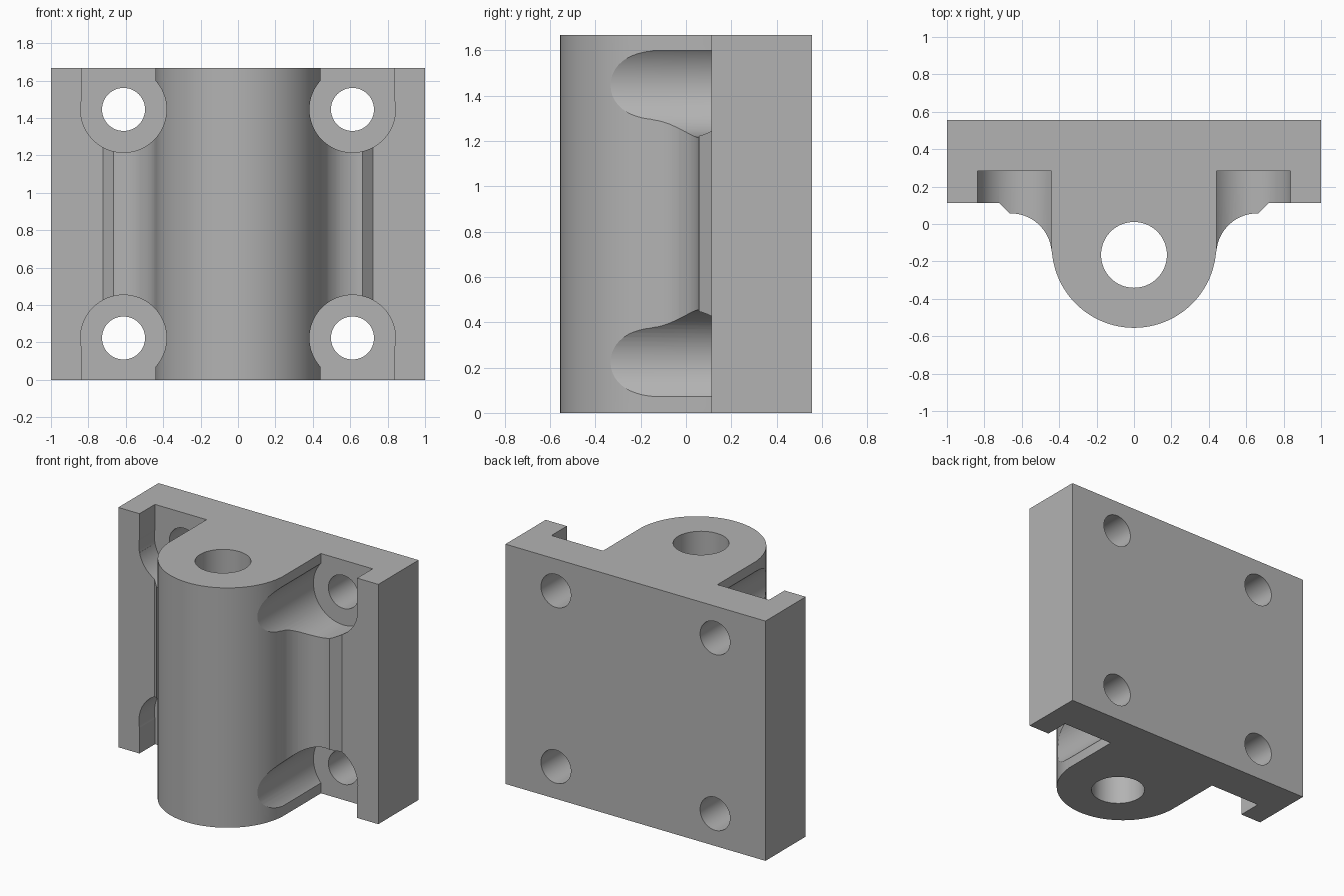
import bpy, bmesh
from math import radians, cos, sin
from mathutils import Vector, Matrix

cube = bpy.data.objects.get("Cube")
if cube:
    bpy.data.objects.remove(cube, do_unlink=True)

HEIGHT = 1.667
BACK = 0.555
PLATE_FRONT = 0.113
BARREL_Y, BARREL_R = -0.115, 0.44
BORE_Y, BORE_R = -0.165, 0.176
BOLT_X, BOLT_R, SINK_R = 0.612, 0.115, 0.23
SINK_FLOOR = 0.283
BOLT_Z = (0.224, 1.446)

gray = bpy.data.materials.new("plain gray")
gray.use_nodes = True
color = (0.45, 0.45, 0.45, 1)
gray.diffuse_color = color
gray.node_tree.nodes["Principled BSDF"].inputs["Base Color"].default_value = color


def to_object(name, bm):
    bmesh.ops.recalc_face_normals(bm, faces=bm.faces)
    mesh = bpy.data.meshes.new(name)
    bm.to_mesh(mesh)
    bm.free()
    mesh.materials.append(gray)
    obj = bpy.data.objects.new(name, mesh)
    bpy.context.collection.objects.link(obj)
    return obj


def arc(cx, cy, r, start, end, steps):
    angles = [radians(start + (end - start) * i / steps) for i in range(steps + 1)]
    return [(cx + r * cos(a), cy + r * sin(a)) for a in angles]


def extrude_profile(name, points, height):
    bm = bmesh.new()
    face = bm.faces.new([bm.verts.new((x, y, 0)) for x, y in points])
    top = bmesh.ops.extrude_face_region(bm, geom=[face])["geom"]
    moved = [v for v in top if isinstance(v, bmesh.types.BMVert)]
    bmesh.ops.translate(bm, verts=moved, vec=(0, 0, height))
    return to_object(name, bm)


def cylinder(name, center, r, depth, along_y=False):
    bm = bmesh.new()
    turn = Matrix.Rotation(radians(90), 4, "X") if along_y else Matrix()
    bmesh.ops.create_cone(bm, cap_ends=True, segments=64, radius1=r, radius2=r,
                          depth=depth, matrix=Matrix.Translation(center) @ turn)
    return to_object(name, bm)


def box(name, low, high):
    low, high = Vector(low), Vector(high)
    bm = bmesh.new()
    bmesh.ops.create_cube(bm, size=1, matrix=Matrix.Translation((low + high) / 2)
                          @ Matrix.Diagonal((*(high - low), 1)))
    return to_object(name, bm)


# Block: back plate, chamfered step, concave fillet and round barrel
right_half = [(1, BACK), (1, PLATE_FRONT), (0.722, PLATE_FRONT), (0.665, 0.057)]
right_half += arc(0.66, -0.163, 0.22, 90, 175, 16)
right_half += arc(0, BARREL_Y, BARREL_R, -5, -90, 32)
left_half = [(-x, y) for x, y in reversed(right_half[:-1])]
block = extrude_profile("mounting_block", right_half + left_half, HEIGHT)

# Vertical bore through the barrel
cutters = [cylinder("bore_cutter", (0, BORE_Y, HEIGHT / 2), BORE_R, HEIGHT + 1)]

# Bolt holes, with round sinks opened out to the nearest end face
for side in (-1, 1):
    x = side * BOLT_X
    for z, end in zip(BOLT_Z, (-0.2, HEIGHT + 0.2)):
        cutters.append(cylinder("sink_cutter", (x, SINK_FLOOR - 0.5, z), SINK_R, 1, True))
        xs = sorted((side * BARREL_R, side * (BOLT_X + SINK_R - 0.005)))
        inner = z + 0.05 * (1 if z < HEIGHT / 2 else -1)
        zs = sorted((inner, end))
        cutters.append(box("slot_cutter", (xs[0], -0.7, zs[0]), (xs[1], SINK_FLOOR, zs[1])))
        cutters.append(cylinder("bolt_cutter", (x, 0.4, z), BOLT_R, 1, True))

bpy.ops.object.select_all(action="DESELECT")
bpy.context.view_layer.objects.active = block
block.select_set(True)
for cutter in cutters:
    cut = block.modifiers.new("cut", "BOOLEAN")
    cut.operation = "DIFFERENCE"
    cut.solver = "EXACT"
    cut.object = cutter
    bpy.ops.object.modifier_apply(modifier=cut.name)
    bpy.data.objects.remove(cutter, do_unlink=True)

bpy.ops.object.shade_smooth_by_angle(angle=radians(25))
